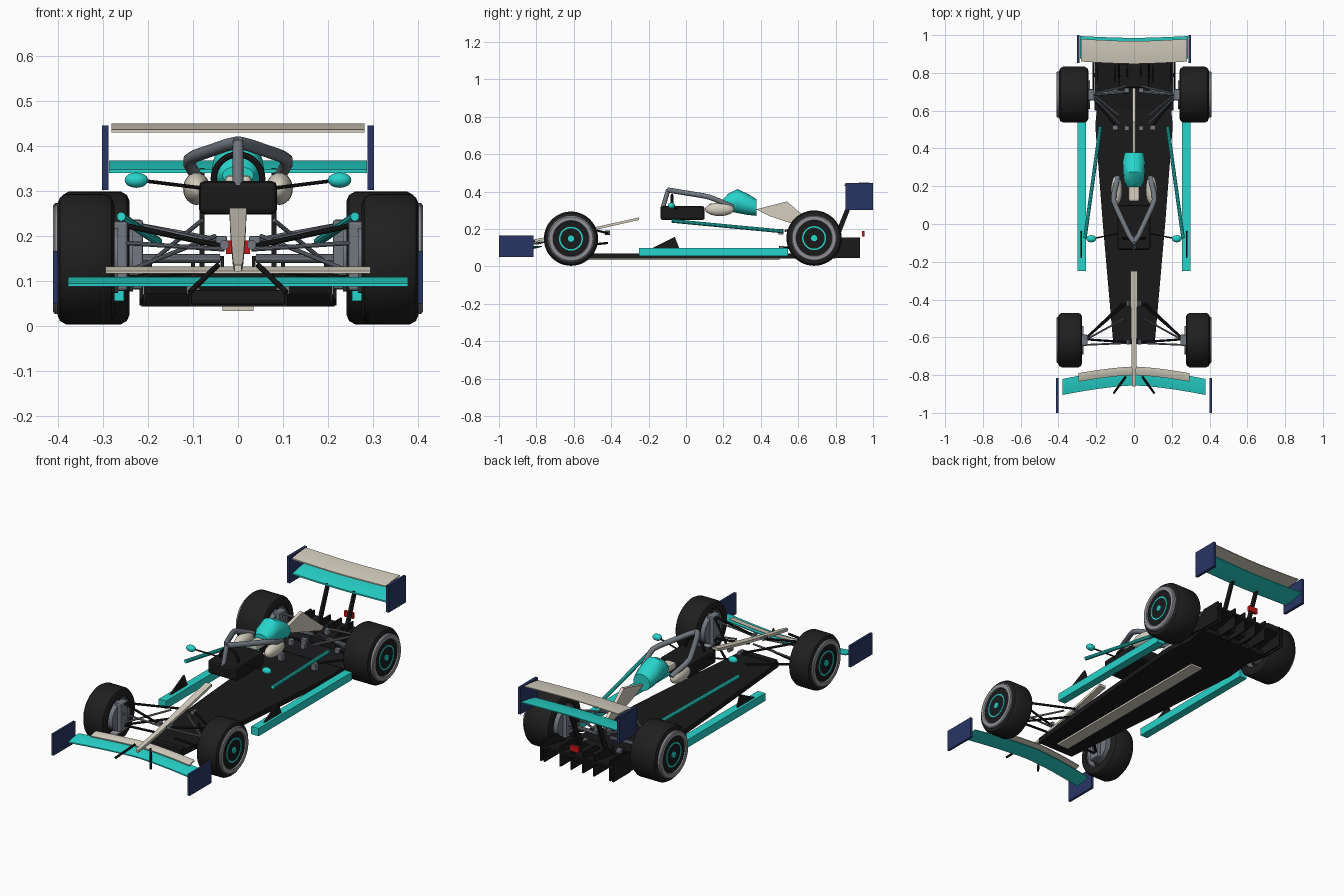
import bpy, bmesh, math
from mathutils import Vector, Matrix

if "Cube" in bpy.data.objects:
    bpy.data.objects.remove(bpy.data.objects["Cube"])

def mat(name, r, g, b):
    m = bpy.data.materials.new(name)
    m.diffuse_color = (r, g, b, 1)
    m.use_nodes = True
    m.node_tree.nodes["Principled BSDF"].inputs["Base Color"].default_value = m.diffuse_color
    return m

BLACK = mat("carbon black", .010, .010, .011)
TYRE = mat("tyre black", .014, .014, .014)
TEAL = mat("turquoise", .02, .66, .60)
CREAM = mat("cream", .66, .62, .52)
NAVY = mat("navy", .022, .036, .13)
GREY = mat("metal grey", .17, .19, .22)
RIM = mat("rim grey", .27, .28, .30)
RED = mat("red light", .6, .008, .008)

def finish(name, bm, m, smooth=True):
    bmesh.ops.recalc_face_normals(bm, faces=bm.faces)
    me = bpy.data.meshes.new(name)
    bm.to_mesh(me)
    bm.free()
    me.materials.append(m)
    ob = bpy.data.objects.new(name, me)
    bpy.context.collection.objects.link(ob)
    if smooth:
        bpy.context.view_layer.objects.active = ob
        ob.select_set(True)
        bpy.ops.object.shade_smooth_by_angle(angle=math.radians(35))
        ob.select_set(False)
    return ob

def loft(name, sections, m, smooth=True, closed=False):
    bm = bmesh.new()
    rings = [[bm.verts.new(p) for p in s] for s in sections]
    n = len(rings[0])
    pairs = list(zip(rings, rings[1:])) + ([(rings[-1], rings[0])] if closed else [])
    for a, b in pairs:
        for i in range(n):
            bm.faces.new((a[i], a[(i + 1) % n], b[(i + 1) % n], b[i]))
    if not closed:
        bm.faces.new(rings[0])
        bm.faces.new(rings[-1])
    return finish(name, bm, m, smooth)

def box(name, x0, x1, y0, y1, z0, z1, m, bevel=0):
    ob = loft(name, [[(x, y0, z0), (x, y1, z0), (x, y1, z1), (x, y0, z1)] for x in (x0, x1)], m, False)
    if bevel:
        b = ob.modifiers.new("bevel", 'BEVEL')
        b.width, b.segments = bevel, 2
    return ob

def plate(name, x, t, yz, m):
    """Side profile in y/z given thickness t about x."""
    return loft(name, [[(x + d, y, z) for y, z in yz] for d in (-t / 2, t / 2)], m, False)

def rod(name, a, b, r, m, seg=10):
    a, b = Vector(a), Vector(b)
    d = b - a
    bm = bmesh.new()
    bmesh.ops.create_cone(bm, cap_ends=True, segments=seg, radius1=r, radius2=r, depth=d.length,
        matrix=Matrix.Translation((a + b) / 2) @ d.to_track_quat('Z', 'Y').to_matrix().to_4x4())
    return finish(name, bm, m)

def ball(name, c, s, m):
    bm = bmesh.new()
    bmesh.ops.create_uvsphere(bm, u_segments=20, v_segments=12, radius=1,
        matrix=Matrix.Translation(c) @ Matrix.Diagonal((*s, 1)))
    return finish(name, bm, m)

def lathe(name, prof, s, y, z, m, seg=48):
    """Closed (x, r) profile spun around the axle."""
    secs = []
    for i in range(seg):
        a = 2 * math.pi * i / seg
        secs.append([(s * x, y + r * math.cos(a), z + r * math.sin(a)) for x, r in prof])
    return loft(name, secs, m, closed=True)

def tube(name, pts, r, m):
    cu = bpy.data.curves.new(name, 'CURVE')
    cu.dimensions, cu.bevel_depth, cu.bevel_resolution, cu.use_fill_caps = '3D', r, 3, True
    sp = cu.splines.new('POLY')
    sp.points.add(len(pts) - 1)
    for p, q in zip(sp.points, pts):
        p.co = (*q, 1)
    cu.materials.append(m)
    ob = bpy.data.objects.new(name, cu)
    bpy.context.collection.objects.link(ob)

def wing(name, half, y0, y1, z0, z1, bow, t, m):
    """Thin cambered blade, centre shifted by bow in y."""
    secs = []
    for i in range(17):
        u = i / 8 - 1
        dy = bow * (1 - abs(u) ** 1.5)
        top = [(k / 4, z0 + (z1 - z0) * (k / 4) ** 1.4) for k in range(5)]
        ring = [(half * u, y0 + (y1 - y0) * k + dy, z) for k, z in top]
        ring += [(half * u, y0 + (y1 - y0) * k + dy, z + t * (.35 + math.sin(math.pi * min(1, k * .8 + .15)) * .65))
                 for k, z in reversed(top)]
        secs.append(ring)
    return loft(name, secs, m)

# Floor, underside plank, diffuser
outline = [(.11, -.63), (.165, 0), (.205, .52), (.19, .68), (.215, .80)]
full = outline + [(-x, y) for x, y in reversed(outline)]
loft("floor", [[(x, y, z) for x, y in full] for z in (.043, .07)], BLACK, False)
box("floor_leading_edge", -.105, .105, -.635, -.60, .047, .08, BLACK, .005)
box("underside_plank", -.034, .034, -.57, .50, .033, .045, CREAM)
loft("diffuser_ramp", [[(x, .60, .055), (x, .93, .115), (x, .93, .128), (x, .60, .072)] for x in (-.21, .21)], BLACK, False)
for x in (-.215, -.195, -.10, -.035, .035, .10, .195, .215):
    plate("diffuser_fence", x, .008, [(.70, .06), (.80, .045), (.93, .045), (.93, .155), (.82, .155)], BLACK)
box("gearbox", -.08, .08, .72, .85, .07, .125, BLACK, .01)

# Nose strip and tip
loft("nose_strip", [[(-w, y, z), (w, y, z), (w, y, z - .014), (-w, y, z - .014)] for y, z, w in
     [(-.25, .262, .019), (-.46, .215, .017), (-.70, .165, .013), (-.82, .143, .011), (-.86, .135, .008)]], CREAM)

# Front wing
wing("front_wing_main", .378, -.905, -.82, .088, .104, .05, .010, TEAL)
wing("front_wing_flap", .295, -.835, -.79, .116, .128, .035, .009, CREAM)

# Rear wing
wing("rear_wing_upper", .281, .86, .98, .430, .445, -.012, .010, CREAM)
wing("rear_wing_lower", .287, .875, .995, .340, .362, -.010, .012, TEAL)
box("rear_light", -.027, .027, .94, .955, .16, .19, RED)

# Cockpit surround, steering wheel, air box, spine fin
box("cockpit_box", -.087, .087, -.137, .10, .248, .322, BLACK, .012)
bm = bmesh.new()
R, r = .054, .007
sections = [[((R + r * math.cos(b)) * math.cos(a), -.075 + r * math.sin(b), .327 + (R + r * math.cos(b)) * math.sin(a))
             for b in [k * math.pi / 4 for k in range(8)]] for a in [k * math.pi / 16 for k in range(32)]]
bm.free()
loft("steering_wheel", sections, BLACK, closed=True)
secs = []
for y, zb, zt, w in [(.195, .315, .355, .035), (.225, .295, .388, .053), (.275, .285, .413, .058), (.33, .275, .388, .06), (.378, .27, .358, .05)]:
    c, h = (zb + zt) / 2, (zt - zb) / 2
    secs.append([(w * math.cos(a), y, c + h * math.sin(a)) for a in [k * math.pi / 8 for k in range(16)]])
loft("air_box", secs, TEAL)
plate("spine_fin", 0, .018, [(.375, .305), (.54, .347), (.60, .295), (.72, .20), (.70, .185), (.54, .238), (.45, .268)], CREAM)
rod("halo_pillar", (0, -.095, .41), (0, -.125, .31), .012, GREY, 16)
box("headrest", -.03, .03, .12, .2, .30, .335, CREAM, .01)

for s in (-1, 1):
    # Wing end plates and pylons
    box("front_end_plate", s * .400, s * .412, -1.0, -.815, .05, .166, NAVY)
    box("rear_end_plate", s * .288, s * .303, .852, 1.0, .302, .446, NAVY)
    rod("nose_pylon", (s * .045, -.81, .135), (s * .107, -.895, .075), .006, BLACK)
    plate("rear_wing_pylon", s * .08, .012, [(.775, .12), (.805, .12), (.895, .35), (.87, .35)], BLACK)

    # Halo arm, shoulder pad, mirror
    tube("halo_arm", [(0, -.095, .408), (s * .025, -.06, .402), (s * .095, .09, .378), (s * .108, .125, .37),
                      (s * .107, .16, .357), (s * .085, .25, .318)], .014, GREY)
    ball("shoulder_pad", (s * .092, .18, .305), (.03, .078, .036), CREAM)
    ball("mirror", (s * .226, -.078, .324), (.026, .019, .017), TEAL)
    rod("mirror_stalk", (s * .205, -.075, .322), (s * .085, -.05, .307), .004, BLACK)

    # Side rail, side skirt, bargeboard
    rod("side_rail", (s * .26, -.075, .243), (s * .178, .515, .187), .010, TEAL)
    box("side_skirt", s * .254, s * .298, -.25, .545, .055, .097, TEAL)
    plate("bargeboard", s * .28, .009, [(-.185, .095), (-.06, .158), (-.035, .095)], BLACK)

    # Wheels: tyre, rim, cover, inner hub
    for tag, y, xi, xo, rad in (("front", -.615, .275, .402, .145), ("rear", .685, .241, .396, .148)):
        z = rad + .003
        lathe(tag + "_tyre", [(xi, .10), (xi, rad - .022), (xi + .006, rad - .008), (xi + .02, rad), (xo - .02, rad),
                              (xo - .006, rad - .008), (xo, rad - .022), (xo, .10)], s, y, z, TYRE)
        e = .411
        lathe(tag + "_rim", [(xi + .01, .096), (xi + .01, .105), (xo - .01, .122), (e - .004, .122), (e, .117), (e, .097), (e - .006, .094)], s, y, z, RIM)
        c = (y, z)
        rod(tag + "_wheel_cover", (s * (xi + .05), *c), (s * (e - .006), *c), .098, BLACK, 40)
        lathe(tag + "_cover_ring", [(e - .008, .056), (e - .003, .056), (e - .003, .064), (e - .008, .064)], s, y, z, TEAL)
        rod(tag + "_wheel_nut", (s * .39, *c), (s * e, *c), .017, TEAL, 16)
        rod(tag + "_brake_drum", (s * (xi - .008), *c), (s * (xi + .06), *c), .075, GREY, 32)
        box(tag + "_upright", s * (xi - .03), s * (xi + .01), y - .03, y + .03, z - .07, z + .085, GREY, .006)

    # Front suspension
    f = -.61
    for ya in (-.42, -.625):
        rod("front_upper_arm", (s * .26, f, .225), (s * .04, ya, .178), .006, BLACK)
        rod("front_lower_arm", (s * .26, f, .105), (s * .06, ya, .125), .006, BLACK)
        rod("front_arm_mount", (s * .03, ya - .014, .18), (s * .03, ya + .014, .18), .011, GREY)
    rod("front_push_rod", (s * .25, f, .12), (s * .05, -.50, .20), .005, GREY)
    rod("front_track_rod", (s * .26, -.64, .185), (s * .03, -.63, .17), .005, GREY)
    # Rear suspension
    for yb in (.51, .71):
        rod("rear_upper_arm", (s * .23, .685, .225), (s * (.075 if yb < .6 else .04), yb + .02, .19), .006, GREY)
        rod("rear_lower_arm", (s * .23, .685, .10), (s * .09, yb, .10), .006, BLACK)
        box("rear_arm_mount", s * .025, s * .05, yb + .185 - .2, yb + .01, .17, .20, GREY, .003)
        box("rail_mount", s * .085, s * .115, yb - .012, yb + .012, .07, .11, GREY, .003)
    rod("drive_shaft", (s * .25, .685, .15), (s * .04, .70, .15), .010, GREY)
    rod("rear_push_rod", (s * .22, .69, .12), (s * .08, .575, .235), .005, GREY)
